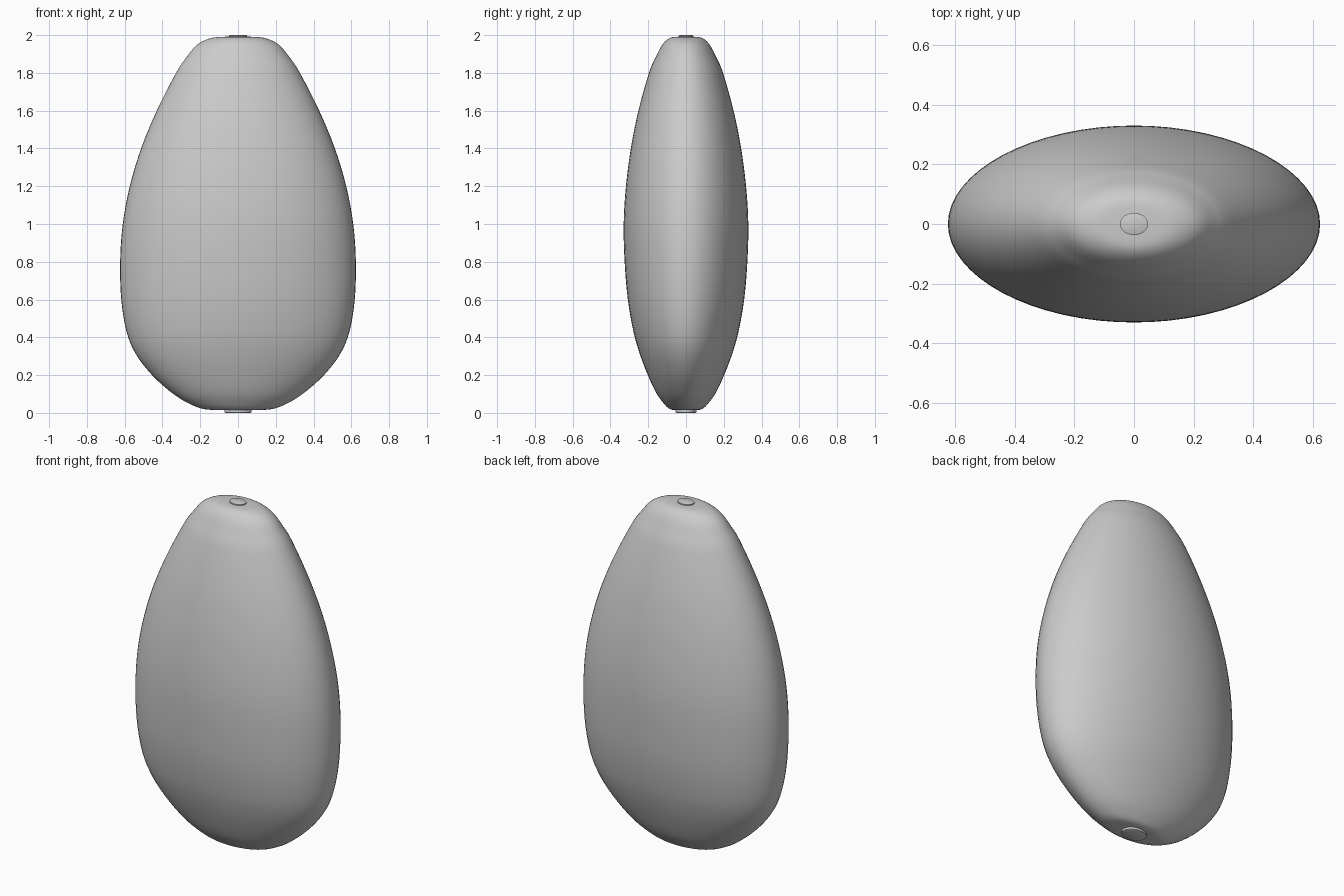
import bpy, bmesh, math
from mathutils import Vector

if "Cube" in bpy.data.objects:
    bpy.data.objects.remove(bpy.data.objects["Cube"])

SIDES = 64
STEPS = 5

# Body profile: half width (x), half depth (y), height (z)
profile = [Vector(p) for p in (
    (0.060, 0.040, 0.015), (0.180, 0.085, 0.020), (0.270, 0.122, 0.055),
    (0.355, 0.160, 0.110), (0.455, 0.202, 0.200), (0.540, 0.244, 0.310),
    (0.590, 0.278, 0.430), (0.618, 0.308, 0.600), (0.624, 0.325, 0.800),
    (0.610, 0.330, 1.000), (0.573, 0.318, 1.200), (0.513, 0.292, 1.400),
    (0.430, 0.252, 1.600), (0.328, 0.196, 1.800), (0.275, 0.162, 1.880),
    (0.215, 0.125, 1.950), (0.140, 0.085, 1.985), (0.050, 0.035, 1.992))]


def smooth_curve(pts):
    """Catmull-Rom through the profile points."""
    out = []
    for i in range(len(pts) - 1):
        a, b, c = pts[max(i - 1, 0)], pts[i], pts[i + 1]
        d = pts[min(i + 2, len(pts) - 1)]
        for k in range(STEPS):
            t = k / STEPS
            out.append(0.5 * (2 * b + (c - a) * t + (2 * a - 5 * b + 4 * c - d) * t**2
                              + (3 * b - a - 3 * c + d) * t**3))
    return out + [pts[-1]]


def loft(name, rows):
    """Skin elliptical rings and close both ends."""
    bm = bmesh.new()
    rings = [[bm.verts.new((rx * math.cos(2 * math.pi * i / SIDES),
                            ry * math.sin(2 * math.pi * i / SIDES), z))
              for i in range(SIDES)] for rx, ry, z in rows]
    for lo, hi in zip(rings, rings[1:]):
        for i in range(SIDES):
            j = (i + 1) % SIDES
            bm.faces.new((lo[i], lo[j], hi[j], hi[i]))
    bm.faces.new(rings[0][::-1])
    bm.faces.new(rings[-1])
    mesh = bpy.data.meshes.new(name)
    bm.to_mesh(mesh)
    bm.free()
    obj = bpy.data.objects.new(name, mesh)
    bpy.context.collection.objects.link(obj)
    bpy.ops.object.select_all(action='DESELECT')
    obj.select_set(True)
    bpy.context.view_layer.objects.active = obj
    bpy.ops.object.shade_smooth_by_angle(angle=math.radians(40))
    return obj


# Flattened egg-shaped body
loft("body", smooth_curve(profile))
# Small raised discs at both ends
loft("top_disc", [(0.047, 0.037, 1.97), (0.047, 0.037, 1.998), (0.042, 0.033, 2.0)])
loft("bottom_disc", [(0.065, 0.050, 0.0), (0.072, 0.055, 0.003), (0.072, 0.055, 0.03)])
